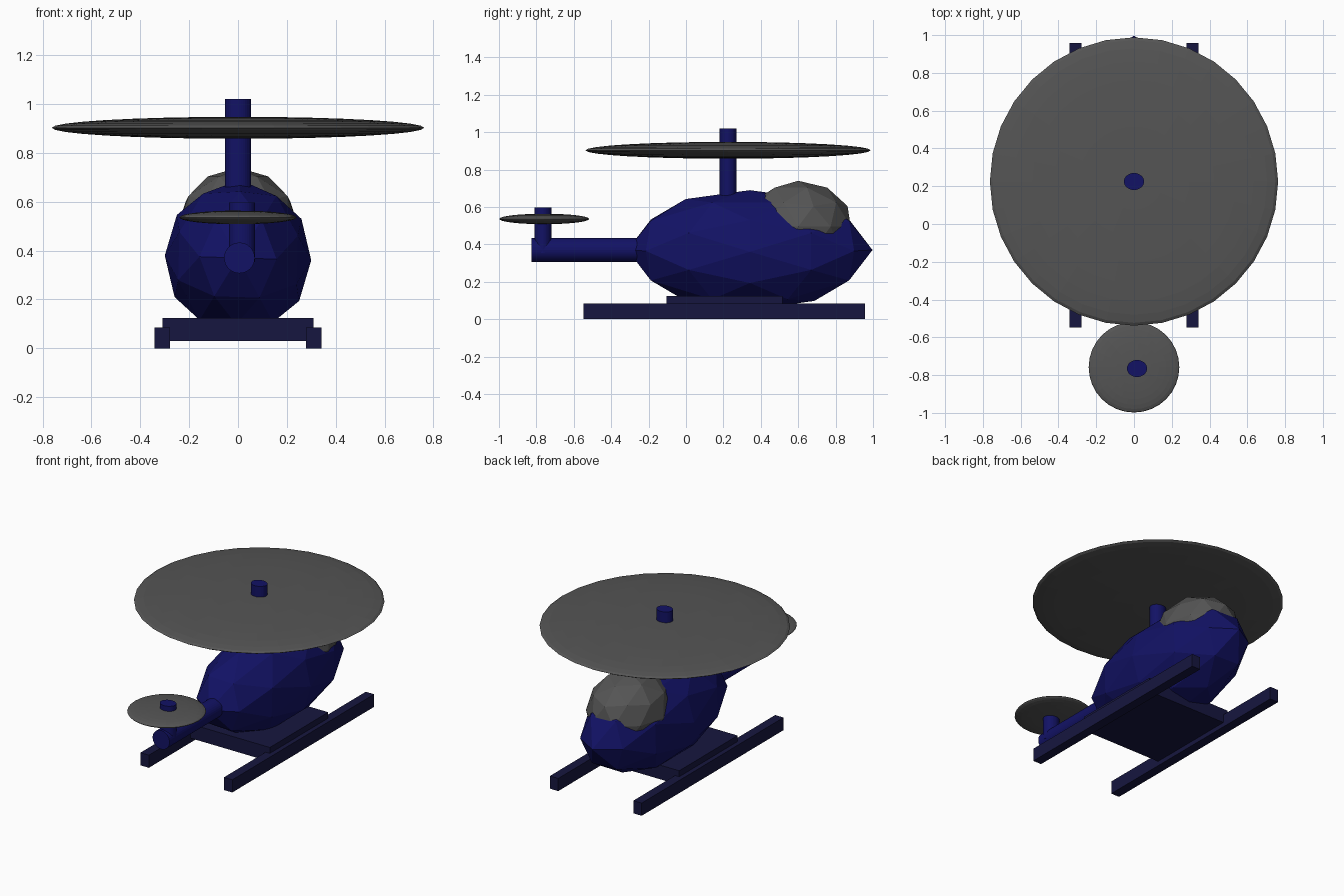
import bpy
from math import radians
from mathutils import Matrix, Vector

if "Cube" in bpy.data.objects:
    bpy.data.objects.remove(bpy.data.objects["Cube"])


def material(name, rgb):
    m = bpy.data.materials.new(name)
    m.diffuse_color = (*rgb, 1)
    m.use_nodes = True
    m.node_tree.nodes["Principled BSDF"].inputs["Base Color"].default_value = m.diffuse_color
    return m


BLUE = material("blue_paint", (0.006, 0.006, 0.13))
NAVY = material("navy_paint", (0.008, 0.008, 0.05))
GREY = material("dark_grey", (0.09, 0.09, 0.09))


def finish(name, mat, centre, size, rot=Matrix()):
    """Turn the unit primitive, then stretch and place it along the world axes."""
    ob = bpy.context.object
    ob.name = ob.data.name = name
    ob.data.transform(Matrix.Diagonal((*size, 1)) @ rot)
    ob.location = centre
    ob.data.materials.append(mat)
    return ob


def faceted_ball(name, mat, centre, size, rot):
    bpy.ops.mesh.primitive_ico_sphere_add(subdivisions=2, radius=1)
    return finish(name, mat, centre, size, rot)


def disc(name, mat, centre, size):
    bpy.ops.mesh.primitive_uv_sphere_add(segments=32, ring_count=16, radius=1)
    return finish(name, mat, centre, size)


def tube(name, mat, centre, size, rot=Matrix()):
    bpy.ops.mesh.primitive_cylinder_add(vertices=32, radius=1, depth=2)
    return finish(name, mat, centre, size, rot)


def box(name, mat, lo, hi):
    lo, hi = Vector(lo), Vector(hi)
    bpy.ops.mesh.primitive_cube_add(size=1)
    return finish(name, mat, (lo + hi) / 2, hi - lo)


# Cabin and canopy: low-poly balls
faceted_ball("cabin", BLUE, (0, 0.342, 0.37), (0.3, 0.655, 0.32),
             Matrix.Rotation(radians(60), 4, 'Y'))
faceted_ball("canopy", GREY, (0, 0.6, 0.495), (0.25, 0.295, 0.245),
             Matrix.Rotation(radians(90), 4, 'Z'))

# Tail boom
tube("tail_boom", BLUE, (0.006, -0.46, 0.37), (0.063, 0.365, 0.063),
     Matrix.Rotation(radians(90), 4, 'X'))

# Masts and spinning rotor discs
tube("main_mast", BLUE, (0, 0.225, 0.79), (0.053, 0.045, 0.23))
disc("main_rotor", GREY, (0, 0.225, 0.903), (0.763, 0.763, 0.045))
tube("tail_mast", BLUE, (0.016, -0.765, 0.475), (0.053, 0.045, 0.122))
disc("tail_rotor", GREY, (0, -0.758, 0.536), (0.24, 0.24, 0.028))

# Landing gear: plate and two skids
box("skid_plate", NAVY, (-0.31, -0.105, 0.03), (0.31, 0.515, 0.125))
for side, name in ((-1, "left_skid"), (1, "right_skid")):
    x = side * 0.31
    box(name, NAVY, (x - 0.031, -0.548, 0), (x + 0.031, 0.958, 0.085))
